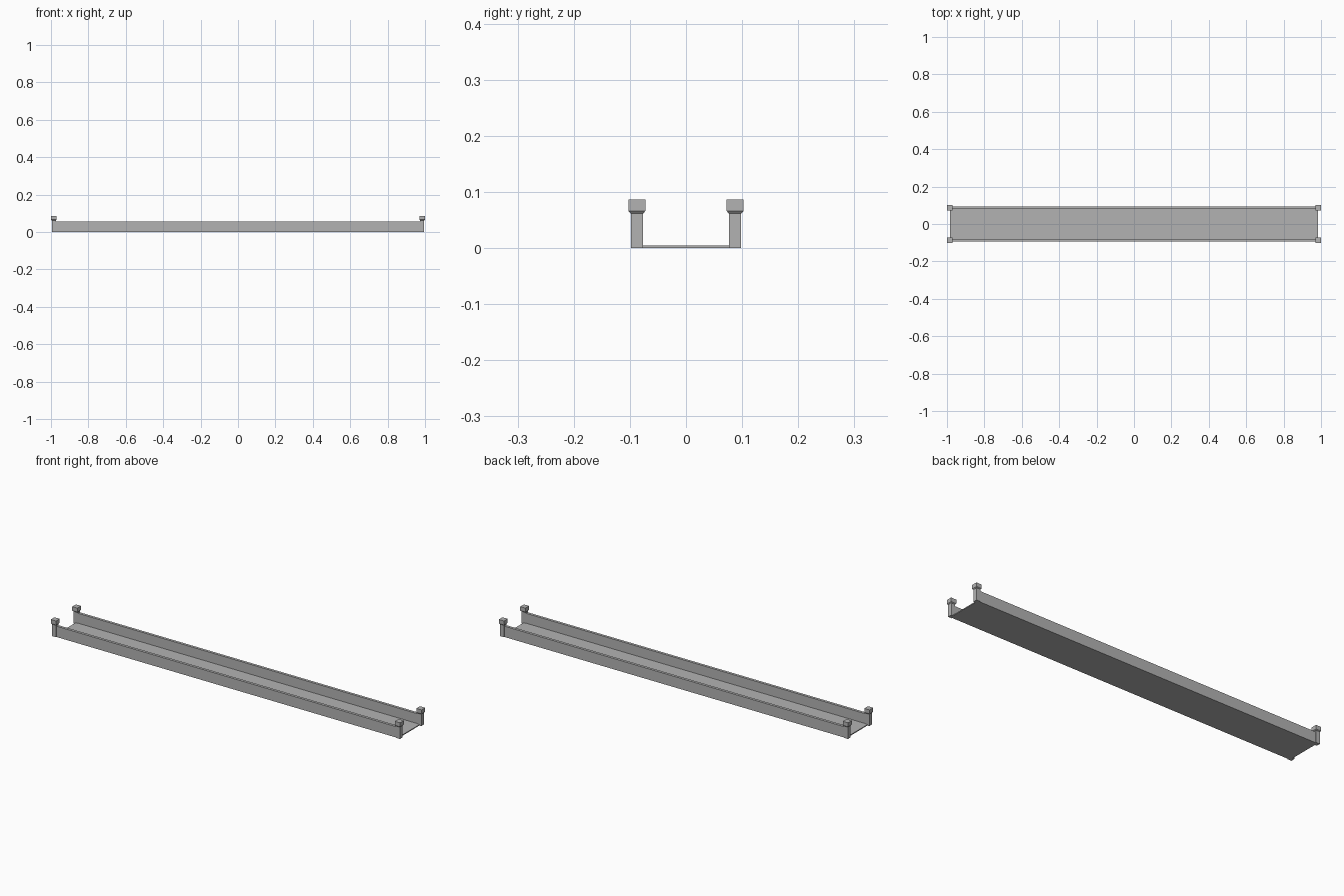
import bpy
import bmesh

cube = bpy.data.objects.get("Cube")
if cube:
    bpy.data.objects.remove(cube, do_unlink=True)

# Single stone grey
stone = bpy.data.materials.new("stone_grey")
stone.use_nodes = True
grey = (0.45, 0.45, 0.45, 1)
stone.diffuse_color = grey
stone.node_tree.nodes["Principled BSDF"].inputs["Base Color"].default_value = grey

POST_X, POST_Y = 0.985, 0.0875
WALL_HALF = 0.007


def finish(name, bm):
    bmesh.ops.recalc_face_normals(bm, faces=bm.faces)
    mesh = bpy.data.meshes.new(name)
    bm.to_mesh(mesh)
    bm.free()
    mesh.materials.append(stone)
    obj = bpy.data.objects.new(name, mesh)
    bpy.context.collection.objects.link(obj)
    return obj


def box(name, low, high):
    bm = bmesh.new()
    bmesh.ops.create_cube(bm, size=1)
    for v in bm.verts:
        v.co = [a + (c + 0.5) * (b - a) for a, b, c in zip(low, high, v.co)]
    return finish(name, bm)


def square_stack(name, x, y, profile):
    """Square column through (height, half width) rings, closed at both ends."""
    bm = bmesh.new()
    rings = [[bm.verts.new((x + sx * h, y + sy * h, z))
              for sx, sy in ((-1, -1), (1, -1), (1, 1), (-1, 1))]
             for z, h in profile]
    for a, b in zip(rings, rings[1:]):
        for i in range(4):
            j = (i + 1) % 4
            bm.faces.new((a[i], a[j], b[j], b[i]))
    bm.faces.new(rings[0])
    bm.faces.new(rings[-1])
    return finish(name, bm)


# Deck, split along the centre line
edge = POST_Y + WALL_HALF
box("deck_front", (-POST_X, -edge, 0), (POST_X, 0, 0.005))
box("deck_back", (-POST_X, 0, 0), (POST_X, edge, 0.005))

for side, sy in (("front", -1), ("back", 1)):
    # Low parapet along each long side
    y = sy * POST_Y
    box(f"parapet_{side}", (-POST_X, y - WALL_HALF, 0.005),
        (POST_X, y + WALL_HALF, 0.056))
    # Corner posts with flared caps
    for end, sx in (("right", -1), ("left", 1)):
        x = sx * POST_X
        square_stack(f"post_{side}_{end}", x, y, [(0, 0.0107), (0.063, 0.0107)])
        square_stack(f"post_cap_{side}_{end}", x, y,
                     [(0.062, 0.0115), (0.066, 0.015), (0.0865, 0.015)])
